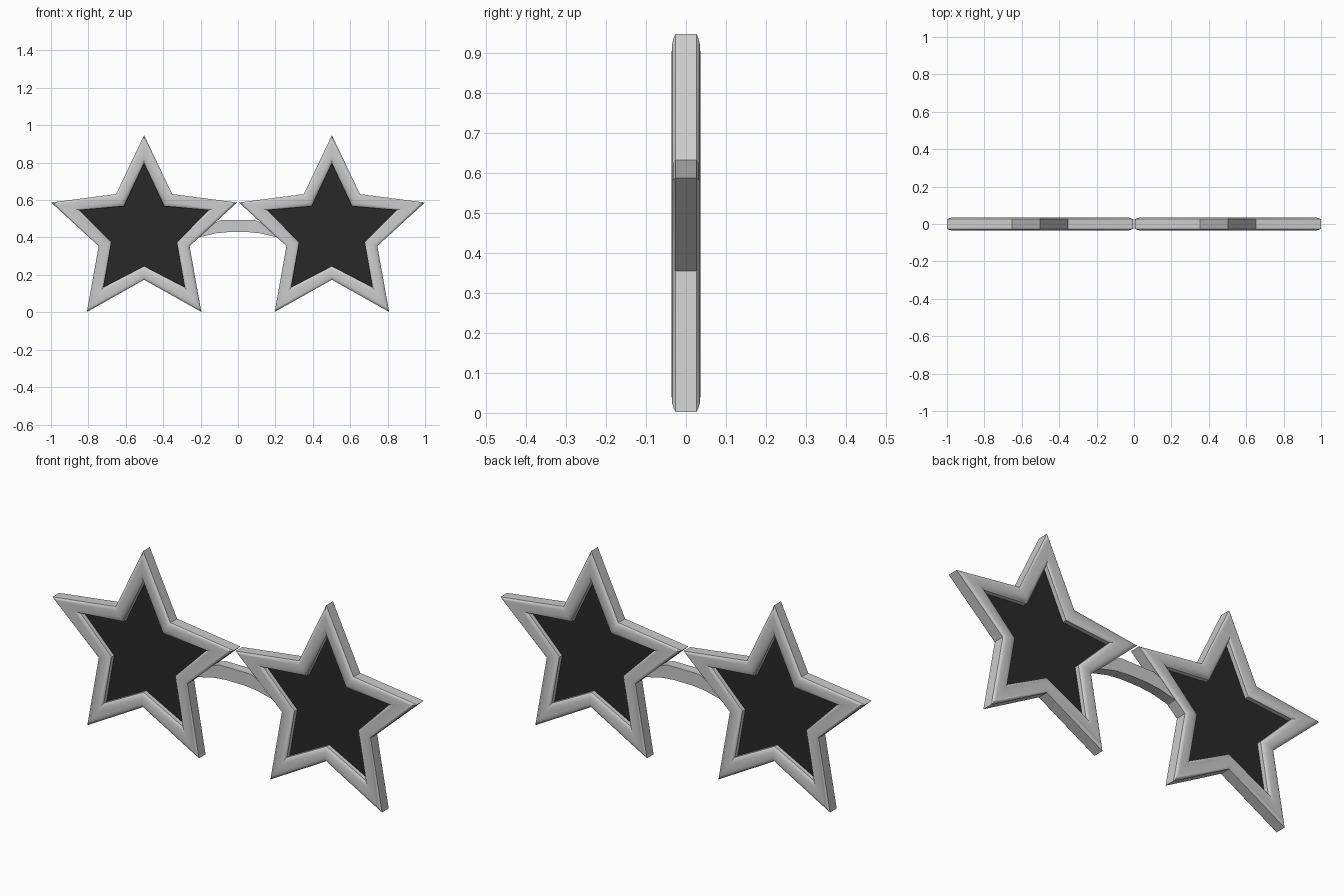
import bpy
import bmesh
import math

if "Cube" in bpy.data.objects:
    bpy.data.objects.remove(bpy.data.objects["Cube"])


def material(name, rgb):
    m = bpy.data.materials.new(name)
    m.diffuse_color = (*rgb, 1)
    m.use_nodes = True
    m.node_tree.nodes["Principled BSDF"].inputs["Base Color"].default_value = m.diffuse_color
    return m


LIGHT = material("light_grey_plastic", (0.6, 0.6, 0.6))
DARK = material("dark_lens", (0.022, 0.022, 0.022))


def finish(name, bm, mat, angle=None):
    bmesh.ops.recalc_face_normals(bm, faces=bm.faces[:])
    me = bpy.data.meshes.new(name)
    bm.to_mesh(me)
    bm.free()
    me.materials.append(mat)
    ob = bpy.data.objects.new(name, me)
    bpy.context.collection.objects.link(ob)
    if angle:
        bpy.ops.object.select_all(action='DESELECT')
        ob.select_set(True)
        bpy.context.view_layer.objects.active = ob
        bpy.ops.object.shade_smooth_by_angle(angle=math.radians(angle))
    return ob


def star(half):
    """Complete a symmetric star outline from its right half (top to bottom)."""
    return half + [(-x, z) for x, z in reversed(half[1:-1])]


OUTER = star([(0, 0.947), (0.15, 0.632), (0.497, 0.587), (0.243, 0.354), (0.306, 0.002), (0, 0.174)])
INNER = star([(0, 0.797), (0.108, 0.567), (0.345, 0.546), (0.175, 0.374), (0.217, 0.134), (0, 0.247)])

# rounded frame section: (fraction from outer to inner outline, depth)
FRONT = [(0, 0.026), (0.07, 0.031), (0.17, 0.0345), (0.32, 0.036), (0.62, 0.036),
         (0.8, 0.0335), (0.93, 0.029), (1, 0.024)]
SECTION = [(t, -y) for t, y in FRONT] + [(t, y) for t, y in reversed(FRONT)]


def extrude_outline(name, pts, depth, mat, cx=0, angle=None):
    bm = bmesh.new()
    rows = [[bm.verts.new((cx + x, y, z)) for x, z in pts] for y in (-depth, depth)]
    bm.faces.new(rows[0])
    bm.faces.new(rows[1])
    for i in range(len(pts)):
        j = (i + 1) % len(pts)
        bm.faces.new((rows[0][i], rows[0][j], rows[1][j], rows[1][i]))
    return finish(name, bm, mat, angle)


def star_frame(name, cx):
    bm = bmesh.new()
    rings = []
    for (ox, oz), (ix, iz) in zip(OUTER, INNER):
        rings.append([bm.verts.new((cx + ox + (ix - ox) * t, y, oz + (iz - oz) * t))
                      for t, y in SECTION])
    n, m = len(rings), len(SECTION)
    for i in range(n):
        a, b = rings[i], rings[(i + 1) % n]
        for k in range(m):
            l = (k + 1) % m
            bm.faces.new((a[k], a[l], b[l], b[k]))
    return finish(name, bm, LIGHT, 32)


# two star frames with their lenses, tucked slightly into the rims
lens = [(ix + (ox - ix) * 0.06, iz + (oz - iz) * 0.06) for (ox, oz), (ix, iz) in zip(OUTER, INNER)]
for side, cx in (("left", -0.502), ("right", 0.502)):
    star_frame(side + "_star_frame", cx)
    extrude_outline(side + "_lens", lens, 0.003, DARK, cx)

# arched nose bridge
top = [(0.27, 0.41), (0.2, 0.443), (0.145, 0.472), (0.085, 0.494)]
bottom = [(0.05, 0.429), (0.12, 0.422), (0.19, 0.405), (0.27, 0.384)]
outline = ([(-x, z) for x, z in top] + top[::-1]
           + bottom[::-1] + [(-x, z) for x, z in bottom])
extrude_outline("nose_bridge", outline, 0.025, LIGHT, 0, 30)
